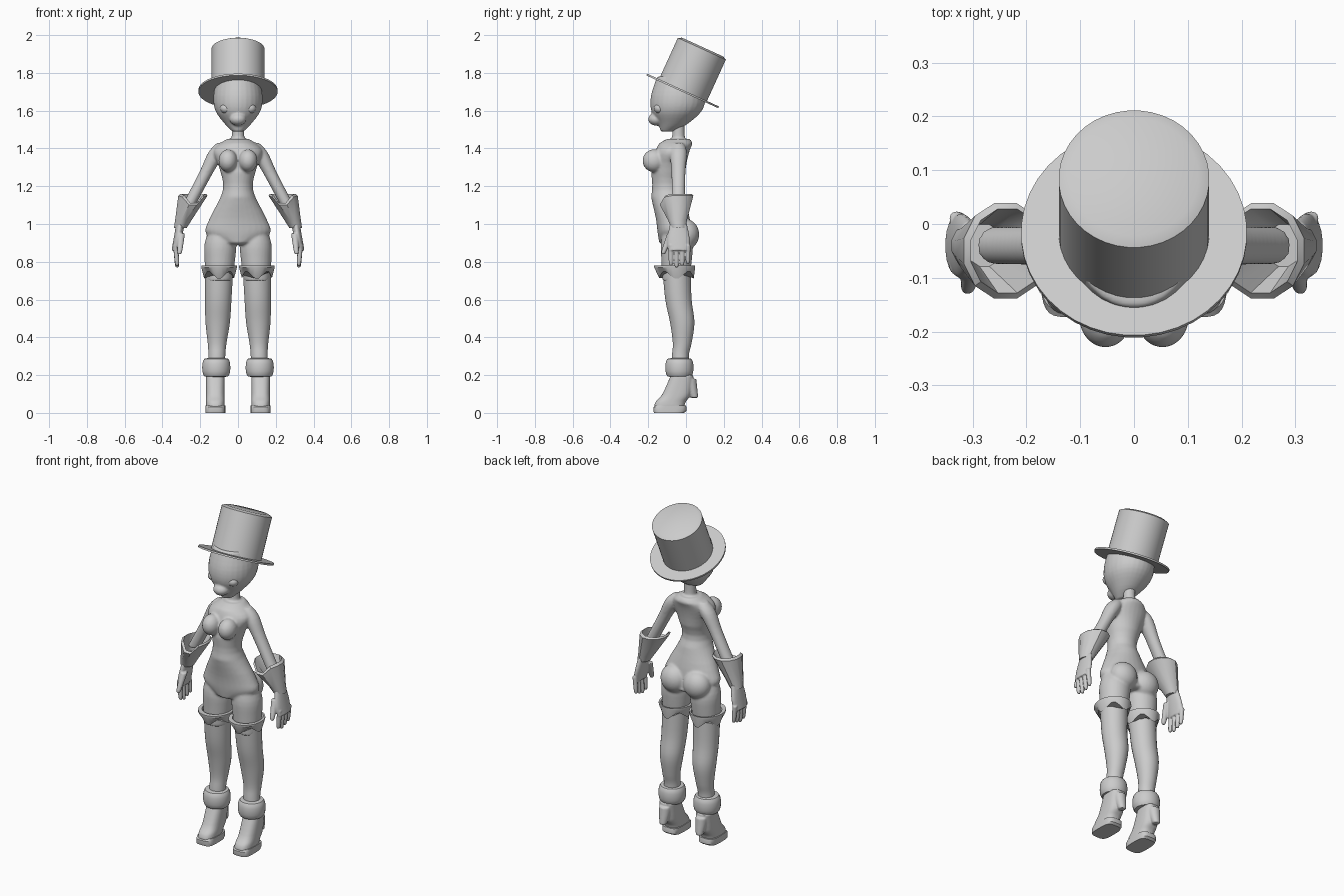
import bpy, bmesh
from math import sin, cos, pi, radians, copysign
from mathutils import Matrix

cube = bpy.data.objects.get("Cube")
if cube:
    bpy.data.objects.remove(cube)

shade = 0.6
grey = bpy.data.materials.new("plain_grey")
grey.use_nodes = True
grey.diffuse_color = (shade, shade, shade, 1)
grey.node_tree.nodes["Principled BSDF"].inputs["Base Color"].default_value = grey.diffuse_color


def spline(a, b, c, d, t):
    """Smooth value between b and c."""
    start, end = (c - a) / 2, (d - b) / 2
    blend = t * t * (3 - 2 * t)
    return b + (c - b) * blend + t * (1 - t) * ((1 - t) * start - t * end)


def smooth_rows(rings, steps):
    last = len(rings) - 1
    rows = []
    for i in range(last):
        near = [rings[max(0, min(last, i + k))] for k in (-1, 0, 1, 2)]
        for step in range(steps):
            rows.append([spline(*values, step / steps) for values in zip(*near)])
    return rows + [rings[last]]


def loft(bm, rings, x=(0, 0), cap=(1, 1), deep=1, sides=28, steps=4, power=1, lift=None):
    """Skin rings of (z, y, radius); x is given at the lowest and highest ring.
    Parts off the centre line are made on both sides."""
    low = min(ring[0] for ring in rings)
    high = max(ring[0] for ring in rings)
    for side in ((1, -1) if x[0] else (1,)):
        loops = []
        for row, (z, y, radius) in enumerate(smooth_rows(rings, steps)):
            centre = x[0] + (x[1] - x[0]) * (z - low) / (high - low)
            width, depth = min(radius, cap[0]), min(radius * deep, cap[1])
            loop = []
            for k in range(sides):
                angle = 2 * pi * (k + 0.5) / sides
                across = copysign(abs(cos(angle)) ** power, cos(angle))
                along = copysign(abs(sin(angle)) ** power, sin(angle))
                rise = lift(row, angle) if lift else 0
                loop.append(bm.verts.new((side * (centre + width * across), y + depth * along, z + rise)))
            loops.append(loop)
        faces = [bm.faces.new(loops[0]), bm.faces.new(loops[-1])]
        for lower, upper in zip(loops, loops[1:]):
            for k in range(sides):
                faces.append(bm.faces.new((lower[k - 1], lower[k], upper[k], upper[k - 1])))
        bmesh.ops.recalc_face_normals(bm, faces=faces)


def ball(bm, x, y, z, size):
    """Ellipsoid, made on both sides when off the centre line."""
    for side in ((1, -1) if x else (1,)):
        matrix = Matrix.Translation((side * x, y, z)) @ Matrix.Diagonal((*size, 1))
        bmesh.ops.create_uvsphere(bm, u_segments=24, v_segments=16, radius=1, matrix=matrix)


def finish(name, bm, voxel=0, softness=4):
    """Make the object; with a voxel size its pieces are blended into one skin."""
    mesh = bpy.data.meshes.new(name)
    bm.to_mesh(mesh)
    bm.free()
    mesh.materials.append(grey)
    part = bpy.data.objects.new(name, mesh)
    bpy.context.collection.objects.link(part)
    if voxel:
        blend = part.modifiers.new("blend", 'REMESH')
        blend.mode = 'VOXEL'
        blend.voxel_size = voxel
        blend.use_smooth_shade = True
        soften = part.modifiers.new("soften", 'SMOOTH')
        soften.iterations = softness
    else:
        bpy.ops.object.select_all(action='DESELECT')
        part.select_set(True)
        bpy.context.view_layer.objects.active = part
        bpy.ops.object.shade_smooth_by_angle(angle=radians(35))
    return part


# Body: torso, neck, bust, buttocks, thighs and arms blended together
bm = bmesh.new()
loft(bm, [(.89, -.05, .07), (.95, -.06, .17), (1.03, -.07, .15), (1.18, -.1, .08),
          (1.3, -.09, .1), (1.39, -.07, .13), (1.45, -.04, .06)], cap=(1, .09))
loft(bm, [(1.4, -.04, .05), (1.46, -.04, .034), (1.56, -.04, .034)])
ball(bm, .053, -.17, 1.335, (.05, .06, .06))
ball(bm, .075, 0, .945, (.08, .07, .08))
loft(bm, [(.7, -.055, .07), (.8, -.05, .08), (.9, -.05, .083), (1, -.06, .05)], x=(.1, .09))
loft(bm, [(1.1, -.04, .035), (1.27, -.04, .037), (1.38, -.04, .045), (1.43, -.04, .025)], x=(.26, .085))
finish("body", bm, .007)

# Head with a small pointed muzzle
bm = bmesh.new()
loft(bm, [(1.49, -.1, .03), (1.53, -.07, .07), (1.6, -.05, .12), (1.68, -.04, .13), (1.78, -.03, .11)],
     deep=1.12)
ball(bm, 0, -.155, 1.555, (.045, .045, .035))
finish("head", bm, .006)

# Eyes
bm = bmesh.new()
ball(bm, .063, -.14, 1.612, (.032, .03, .027))
finish("eyes", bm)

# Top hat, tipped back
bm = bmesh.new()
loft(bm, [(0, 0, .05), (0, 0, .21), (.01, 0, .21), (.01, 0, .14), (.25, 0, .14), (.26, 0, .12)],
     sides=40, steps=1)
hat = finish("top_hat", bm)
hat.location = (0, -.02, 1.7)
hat.rotation_euler.x = radians(-24.5)

# Stockings
bm = bmesh.new()
loft(bm, [(.2, -.03, .05), (.3, -.03, .045), (.37, -.02, .05), (.48, -.02, .065), (.6, -.04, .07),
          (.76, -.05, .075)], x=(.115, .1))
finish("stockings", bm)

# Stocking cuffs with a pointed hem
bm = bmesh.new()
loft(bm, [(.73, -.05, .08), (.77, -.06, .095), (.78, -.06, .095), (.78, -.05, .08), (.74, -.05, .07)],
     x=(.1, .1), deep=1.15, sides=24, steps=1,
     lift=lambda row, angle: -.02 * cos(4 * angle) if row == 0 else 0)
finish("stocking_cuffs", bm)

# Rounded ankle bands
bm = bmesh.new()
arc = [pi * k / 8 for k in range(9)]
loft(bm, [(.24 - .05 * cos(a), -.035, .045 + .03 * sin(a) ** .5) for a in arc[:-1]] + [(.29, -.035, .045)],
     x=(.115, .115), steps=1)
finish("ankle_bands", bm)

# Boots with a raised back heel
bm = bmesh.new()
loft(bm, [(.03, -.09, .08), (.06, -.08, .08), (.1, -.05, .075), (.2, -.02, .06)],
     x=(.12, .12), cap=(.05, 1), power=.75)
loft(bm, [(.08, .045, .02), (.13, .03, .03), (.18, .02, .035)], x=(.12, .12))
finish("boots", bm, .005)

# Boot soles
bm = bmesh.new()
loft(bm, [(0, -.09, .08), (.01, -.085, .088), (.03, -.085, .088), (.04, -.08, .08)],
     x=(.12, .12), cap=(.053, 1), steps=1, power=.55)
finish("boot_soles", bm)

# Flared open glove cuffs, notched at the front
bm = bmesh.new()
loft(bm, [(.98, -.04, .035), (1.02, -.045, .045), (1.15, -.05, .08), (1.16, -.05, .07), (1.05, -.04, .035)],
     x=(.305, .235), deep=1.15, sides=12, steps=1,
     lift=lambda row, angle: -.06 * max(0, -sin(angle)) ** 6 if row in (2, 3) else 0)
finish("glove_cuffs", bm)

# Hands with four fingers and a thumb
bm = bmesh.new()
loft(bm, [(.86, -.04, .055), (.92, -.04, .06), (1, -.04, .045)], x=(.33, .305), cap=(.022, 1))
for finger in range(4):
    y = .03 * finger - .08
    tip = .77 + .01 * abs(finger - 1)
    loft(bm, [(tip, y, .007), (tip + .02, y, .012), (.89, y, .014)], x=(.322, .33), sides=12)
loft(bm, [(.84, -.12, .008), (.86, -.115, .014), (.95, -.08, .02)], x=(.31, .3), sides=12)
finish("hands", bm, .004)
